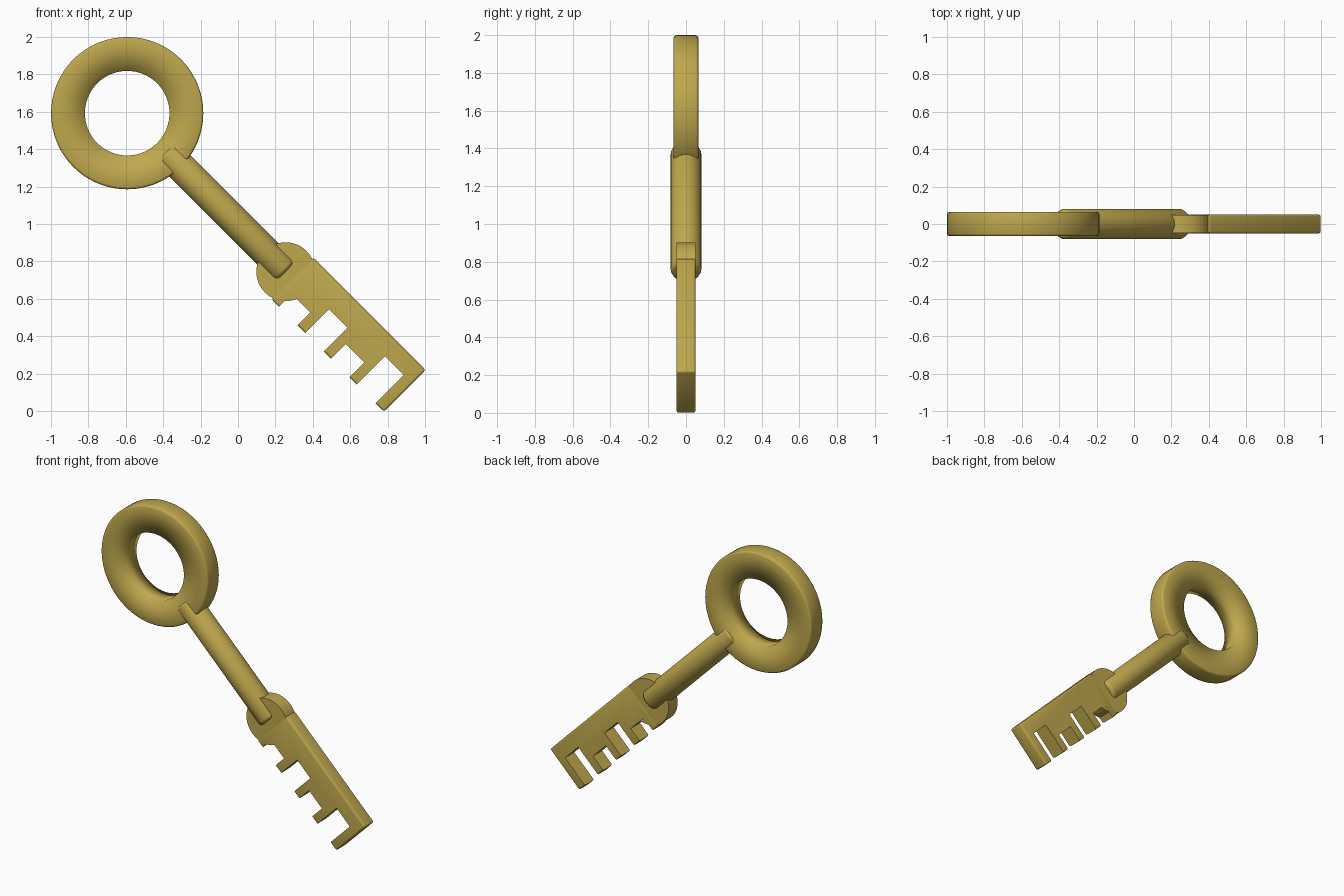
import bpy, bmesh, math
from mathutils import Matrix

if "Cube" in bpy.data.objects:
    bpy.data.objects.remove(bpy.data.objects["Cube"])

# Key is built along local x, then tilted 45 degrees
PLACE = Matrix.Translation((0.5, 0, 0.5)) @ Matrix.Rotation(math.radians(45), 4, 'Y')

brass = bpy.data.materials.new("brass")
brass.diffuse_color = (0.52, 0.39, 0.075, 1)
brass.use_nodes = True
brass.node_tree.nodes["Principled BSDF"].inputs["Base Color"].default_value = brass.diffuse_color


def make_object(name, bm):
    bmesh.ops.recalc_face_normals(bm, faces=bm.faces)
    mesh = bpy.data.meshes.new(name)
    bm.to_mesh(mesh)
    bm.free()
    obj = bpy.data.objects.new(name, mesh)
    bpy.context.collection.objects.link(obj)
    obj.data.materials.append(brass)
    obj.matrix_world = PLACE
    return obj


def smooth(obj, angle):
    bpy.ops.object.select_all(action='DESELECT')
    obj.select_set(True)
    bpy.context.view_layer.objects.active = obj
    bpy.ops.object.shade_smooth_by_angle(angle=math.radians(angle))


def lathe(name, profile, steps, u, along_shaft=False, closed=False):
    """Spin (radius, height) points round the y axis, or the x axis for the shaft."""
    bm = bmesh.new()
    vs = [bm.verts.new((r, h, 0)) for r, h in profile]
    pairs = list(zip(vs, vs[1:])) + ([(vs[-1], vs[0])] if closed else [])
    edges = [bm.edges.new(p) for p in pairs]
    bmesh.ops.spin(bm, geom=vs + edges, cent=(0, 0, 0), axis=(0, 1, 0),
                   angle=2 * math.pi, steps=steps)
    bmesh.ops.remove_doubles(bm, verts=bm.verts, dist=1e-5)
    turn = Matrix.Rotation(math.radians(-90), 4, 'Z') if along_shaft else Matrix()
    bm.transform(Matrix.Translation((u, 0, 0)) @ turn)
    return make_object(name, bm)


def add_box(bm, u0, u1, v0, v1, half):
    m = Matrix.Translation(((u0 + u1) / 2, 0, (v0 + v1) / 2))
    m = m @ Matrix.Diagonal((u1 - u0, 2 * half, v1 - v0, 1))
    bmesh.ops.create_cube(bm, size=1, matrix=m)


# Ring handle: eased outer rim, soft inner edge
ring = lathe("ring_handle", [(0.226, -0.065), (0.395, -0.065), (0.403, -0.0615), (0.407, -0.053),
                             (0.407, 0.053), (0.403, 0.0615), (0.395, 0.065), (0.226, 0.065)],
             72, -1.545, closed=True)
smooth(ring, 180)

# Round shaft with eased ends
L, R, B = 0.4525, 0.081, 0.02
shaft = lathe("shaft", [(0, -L), (R - B, -L), (R - B * 0.3, -L + B * 0.3), (R, -L + B),
                        (R, L - B), (R - B * 0.3, L - B * 0.3), (R - B, L), (0, L)],
              48, -0.7995, along_shaft=True)
smooth(shaft, 50)

# Collar disc between shaft and blade
collar = lathe("collar_disc", [(0, -0.049), (0.157, -0.049), (0.157, 0.049), (0, 0.049)],
               56, -0.3465)
smooth(collar, 30)

# Toothed blade: eased slab with notches cut from below
bm = bmesh.new()
add_box(bm, -0.295, 0.554, -0.157, 0.157, 0.05)
bmesh.ops.bevel(bm, geom=bm.edges[:], offset=0.011, segments=3, profile=0.5, affect='EDGES')
blade = make_object("blade", bm)

bm = bmesh.new()
for u0, u1, top in [(0.349, 0.491, 0.055), (0.154, 0.293, -0.047),
                    (-0.041, 0.100, 0.021), (-0.240, -0.100, -0.062)]:
    add_box(bm, u0, u1, -0.3, top, 0.2)
cutter = make_object("notch_cutter", bm)
cutter.hide_render = True

cut = blade.modifiers.new("notches", 'BOOLEAN')
cut.operation = 'DIFFERENCE'
cut.solver = 'EXACT'
cut.object = cutter
bpy.ops.object.select_all(action='DESELECT')
bpy.context.view_layer.objects.active = blade
blade.select_set(True)
bpy.ops.object.modifier_apply(modifier=cut.name)
bpy.data.objects.remove(cutter)
smooth(blade, 40)
